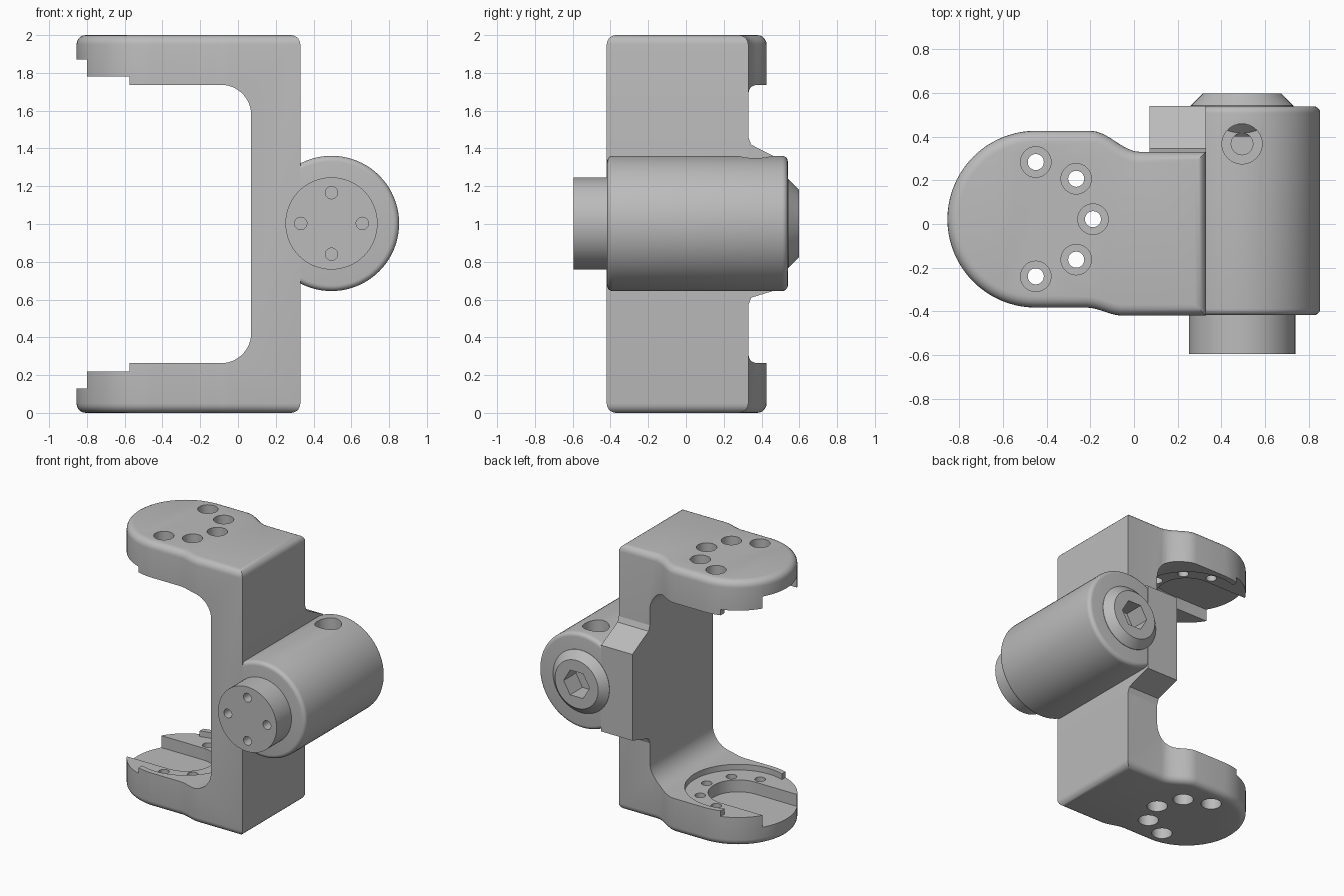
import bpy, bmesh
from math import sin, cos, pi

cube = bpy.data.objects.get("Cube")
if cube:
    bpy.data.objects.remove(cube, do_unlink=True)

grey = bpy.data.materials.new("machined grey")
grey.use_nodes = True
COLOUR = (0.5, 0.5, 0.5, 1)
grey.diffuse_color = COLOUR
grey.node_tree.nodes["Principled BSDF"].inputs["Base Color"].default_value = COLOUR


def arc(cx, cy, r, start=0.0, sweep=2 * pi, n=48, closed=True):
    """Points along an arc; a full circle leaves out the repeated last point."""
    count = n if closed else n + 1
    return [(cx + r * cos(start + sweep * i / n), cy + r * sin(start + sweep * i / n))
            for i in range(count)]


def prism(name, pts, axis, lo, hi, bevel=0.0, segments=5):
    """Extrude a profile along an axis, optionally rounding both end rims."""
    place = {"X": lambda u, v, w: (w, u, v),
             "Y": lambda u, v, w: (u, w, v),
             "Z": lambda u, v, w: (u, v, w)}[axis]
    bm = bmesh.new()
    ends = [[bm.verts.new(place(u, v, w)) for u, v in pts] for w in (lo, hi)]
    caps = [bm.faces.new(end) for end in ends]
    for i in range(len(pts)):
        j = (i + 1) % len(pts)
        bm.faces.new((ends[0][i], ends[0][j], ends[1][j], ends[1][i]))
    bmesh.ops.recalc_face_normals(bm, faces=bm.faces)
    if bevel:
        rims = [e for cap in caps for e in cap.edges]
        bmesh.ops.bevel(bm, geom=rims, offset=bevel, segments=segments,
                        profile=0.5, affect="EDGES")
    mesh = bpy.data.meshes.new(name)
    bm.to_mesh(mesh)
    bm.free()
    mesh.materials.append(grey)
    obj = bpy.data.objects.new(name, mesh)
    bpy.context.collection.objects.link(obj)
    return obj


def cut(target, *prism_args):
    """Subtract a prism from the target and discard the cutter."""
    cutter = prism("cutter", *prism_args)
    cutter.hide_render = True
    mod = target.modifiers.new("cut", "BOOLEAN")
    mod.operation, mod.solver, mod.object = "DIFFERENCE", "EXACT", cutter
    bpy.context.view_layer.objects.active = target
    bpy.ops.object.modifier_apply(modifier=mod.name)
    bpy.data.objects.remove(cutter, do_unlink=True)


def neck(x0, y0, x1, y1, n=8):
    """Smooth S-shaped transition between two widths."""
    return [(x0 + (x1 - x0) * i / n, y0 + (y1 - y0) * (1 - cos(pi * i / n)) / 2)
            for i in range(n + 1)]


# Clevis bracket: plan outline with round ends, rounded top and bottom rims
PX, PY, PR = -0.45, 0.022, 0.405
outline = ([(0.33, -0.42)] + neck(-0.05, -0.42, -0.22, PY - PR)
           + arc(PX, PY, PR, -pi / 2, -pi, 40, False)
           + neck(-0.2, PY + PR, 0.03, 0.33) + [(0.33, 0.33)])
bracket = prism("clevis_bracket", outline, "Z", 0, 2, 0.05)

# Opening between the arms, with filleted inner corners
T, R = 0.263, 0.16
lower = [(-1.2, T)] + arc(0.07 - R, T + R, R, -pi / 2, pi / 2, 12, False)
cut(bracket, lower + [(x, 2 - z) for x, z in reversed(lower)], "Y", -1, 1)

# Mounting seats inside each arm
square = [(-1.2, -1), (-0.575, -1), (-0.575, 1), (-1.2, 1)]
slot = [(-1.2, PY - 0.205)] + arc(PX, PY, 0.205, -pi / 2, pi, 24, False) + [(-1.2, PY + 0.205)]
for shape, floor in ((arc(PX, PY, 0.365), 0.22), (square, 0.22), (slot, 0.13)):
    cut(bracket, shape, "Z", floor, 0.6)
    cut(bracket, shape, "Z", 1.4, 2 - floor)

# Counterbored screw holes through both arms
for k in range(5):
    a = -pi / 2 + k * pi / 4
    hx, hy = PX + 0.262 * cos(a), PY + 0.262 * sin(a)
    cut(bracket, arc(hx, hy, 0.037, n=20), "Z", -1, 3)
    cut(bracket, arc(hx, hy, 0.07, n=28), "Z", -1, 0.1)
    cut(bracket, arc(hx, hy, 0.07, n=28), "Z", 1.9, 3)

# Rear gusset joining the web to the barrel
gusset = prism("rear_gusset", [(0.33, 1.46), (0.345, 1.42), (0.54, 1.32), (0.54, 0.67),
                               (0.345, 0.61), (0.33, 0.57)], "X", 0.07, 0.33)

# Pivot barrel with a counterbored hole on top
BX, BZ = 0.495, 1.003
barrel = prism("pivot_barrel", arc(BX, BZ, 0.358, n=80), "Y", -0.418, 0.539, 0.03)
cut(barrel, arc(BX, 0.367, 0.092, n=32), "Z", 1.2, 2)
cut(barrel, arc(BX, 0.367, 0.05, n=24), "Z", 1.05, 2)

# Front collar with four pin holes
collar = prism("front_collar", arc(BX, BZ, 0.244, n=64), "Y", -0.595, -0.4)
for k in range(4):
    a = k * pi / 2
    cut(collar, arc(BX + 0.163 * cos(a), BZ + 0.163 * sin(a), 0.033, n=20), "Y", -1, -0.45)

# Chamfered rear cap with a hexagonal socket running into the barrel
cap = prism("rear_cap", arc(BX, BZ, 0.235, n=64), "Y", 0.4, 0.597, 0.055, 1)
hexagon = arc(BX, BZ, 0.108, n=6)
for part in (cap, barrel):
    cut(part, hexagon, "Y", 0.45, 1)

# Smooth shading with crisp edges
bpy.ops.object.select_all(action="DESELECT")
for part in (bracket, gusset, barrel, collar, cap):
    part.select_set(True)
bpy.context.view_layer.objects.active = bracket
bpy.ops.object.shade_smooth_by_angle(angle=pi / 6)
